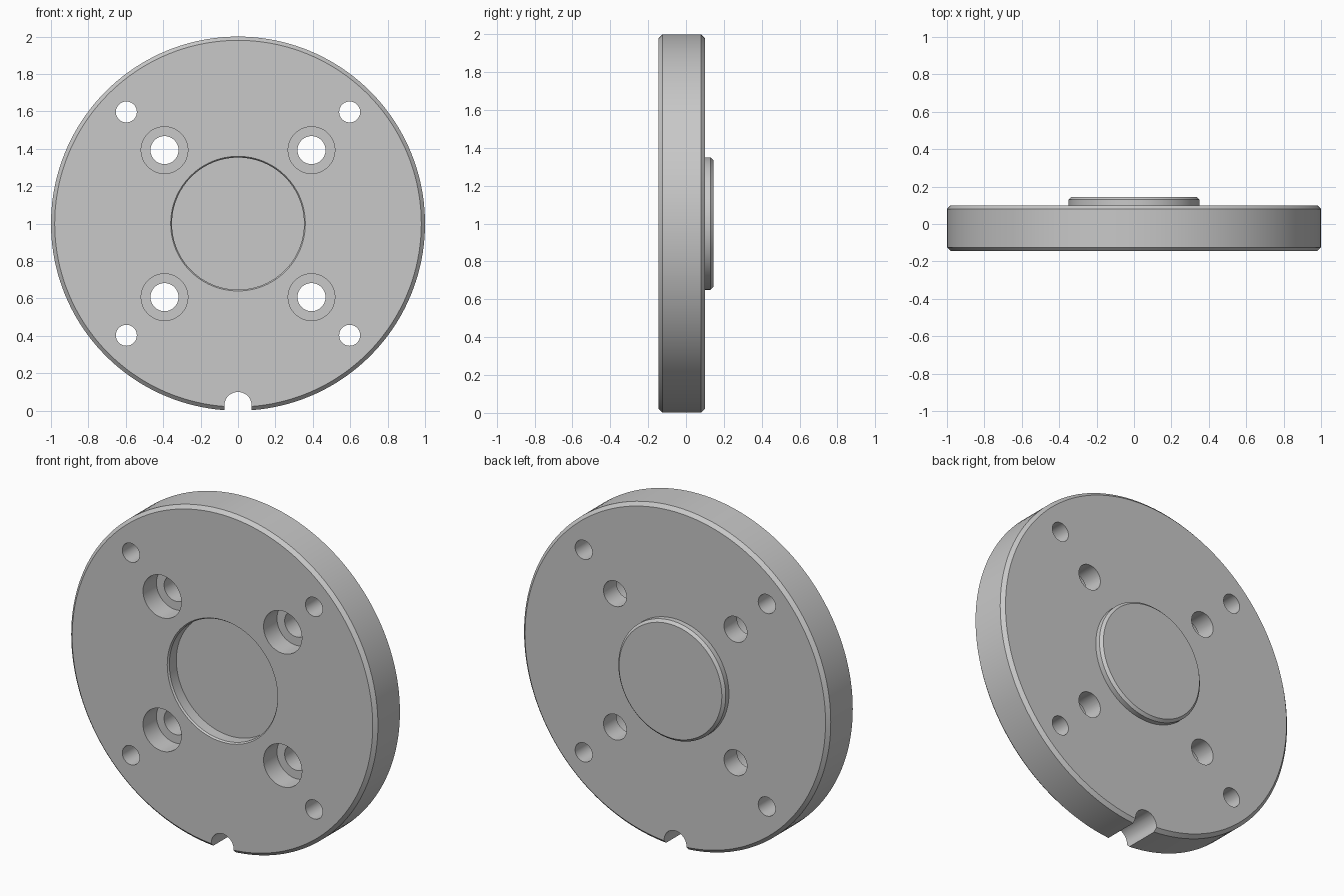
import bpy
import bmesh
from math import cos, sin, pi

cube = bpy.data.objects.get("Cube")
if cube:
    bpy.data.objects.remove(cube, do_unlink=True)

FRONT, REAR, BOSS = -0.145, 0.10, 0.145

steel = bpy.data.materials.new("light_grey_metal")
steel.use_nodes = True
grey = (0.58, 0.58, 0.58, 1)
steel.diffuse_color = grey
steel.node_tree.nodes["Principled BSDF"].inputs["Base Color"].default_value = grey


def finish(name, bm):
    bmesh.ops.recalc_face_normals(bm, faces=bm.faces)
    mesh = bpy.data.meshes.new(name)
    bm.to_mesh(mesh)
    bm.free()
    mesh.materials.append(steel)
    obj = bpy.data.objects.new(name, mesh)
    bpy.context.collection.objects.link(obj)
    return obj


def lathe(name, profile, x=0, z=1, sides=48):
    """Turn (radius, y) points about a y-axis through x, z and cap both ends."""
    bm = bmesh.new()
    rings = [[bm.verts.new((x + r * cos(2 * pi * i / sides), y,
                            z + r * sin(2 * pi * i / sides)))
              for i in range(sides)] for r, y in profile]
    for a, b in zip(rings, rings[1:]):
        for i in range(sides):
            j = (i + 1) % sides
            bm.faces.new((a[i], a[j], b[j], b[i]))
    bm.faces.new(rings[0])
    bm.faces.new(rings[-1])
    return finish(name, bm)


# Chamfered disc with the raised rear boss
c = 0.02
flange = lathe("flange_plate", [
    (1 - c, FRONT), (1, FRONT + c), (1, REAR - c), (1 - c, REAR),
    (0.35, REAR), (0.35, BOSS - 0.015), (0.335, BOSS)], sides=160)

# Shallow front recess with a small lead-in chamfer
cutters = [lathe("recess_cutter", [
    (0.36, FRONT - 0.1), (0.36, FRONT), (0.353, FRONT + 0.01),
    (0.353, FRONT + 0.075)], sides=96)]

# Outer pin holes and inner counterbored bolt holes
for sx in (-1, 1):
    for sz in (-1, 1):
        cutters.append(lathe("pin_hole_cutter", [(0.056, -0.3), (0.056, 0.3)],
                             sx * 0.597, 1 + sz * 0.597))
        cutters.append(lathe("bolt_hole_cutter", [
            (0.125, -0.3), (0.125, FRONT + 0.125), (0.075, FRONT + 0.125),
            (0.075, 0.3)], sx * 0.393, 1 + sz * 0.393))

# Round-topped locating notch in the lower rim
bm = bmesh.new()
r, centre = 0.073, 0.027
outline = [(r * cos(pi * i / 24), centre + r * sin(pi * i / 24)) for i in range(25)]
outline += [(-r, -0.2), (r, -0.2)]
face = bm.faces.new([bm.verts.new((x, -0.3, z)) for x, z in outline])
out = bmesh.ops.extrude_face_region(bm, geom=[face])
bmesh.ops.translate(bm, vec=(0, 0.6, 0),
                    verts=[v for v in out["geom"] if isinstance(v, bmesh.types.BMVert)])
cutters.append(finish("notch_cutter", bm))

# Cut everything out, then discard the cutters
for cutter in cutters:
    cutter.hide_render = True
    mod = flange.modifiers.new(cutter.name, "BOOLEAN")
    mod.operation = "DIFFERENCE"
    mod.solver = "EXACT"
    mod.object = cutter
graph = bpy.context.evaluated_depsgraph_get()
cut_mesh = bpy.data.meshes.new_from_object(flange.evaluated_get(graph))
flange.modifiers.clear()
flange.data = cut_mesh
for cutter in cutters:
    bpy.data.objects.remove(cutter, do_unlink=True)

cut_mesh.materials.clear()
cut_mesh.materials.append(steel)
for p in cut_mesh.polygons:
    p.material_index = 0

bpy.ops.object.select_all(action="DESELECT")
flange.select_set(True)
bpy.context.view_layer.objects.active = flange
bpy.ops.object.shade_smooth_by_angle(angle=pi / 6)
